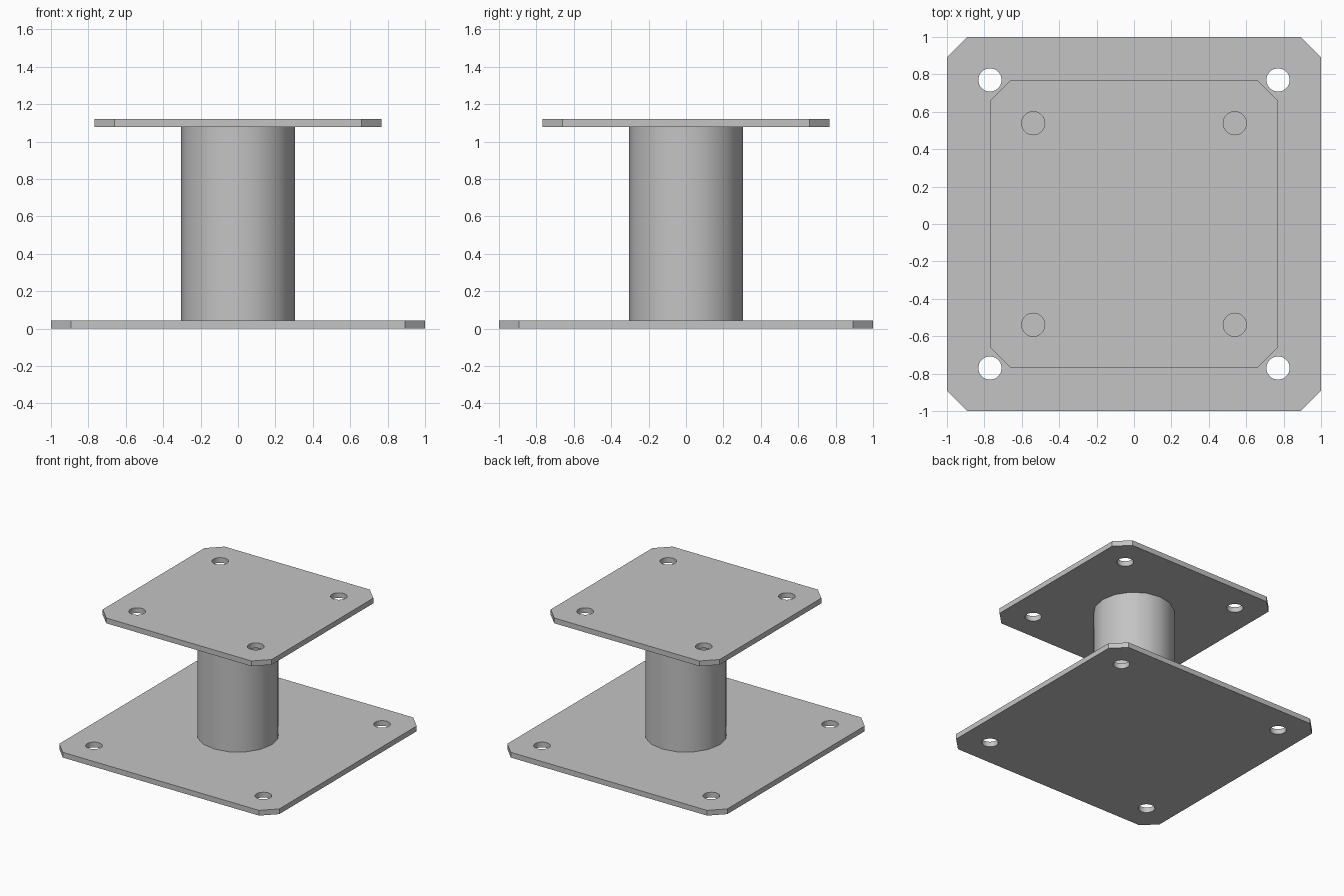
import bpy
import bmesh
from math import cos, sin, pi, radians

cube = bpy.data.objects.get("Cube")
if cube:
    bpy.data.objects.remove(cube, do_unlink=True)

PLATE = 0.043       # plate thickness
HEIGHT = 1.12       # overall height
CHAMFER = 0.108     # corner cut
HOLE_RADIUS = 0.062

steel = bpy.data.materials.new("grey steel")
steel.use_nodes = True
color = (0.55, 0.55, 0.55, 1)
steel.diffuse_color = color
steel.node_tree.nodes["Principled BSDF"].inputs["Base Color"].default_value = color


def circle(radius, sides, cx=0, cy=0):
    return [(cx + radius * cos(2 * pi * i / sides),
             cy + radius * sin(2 * pi * i / sides)) for i in range(sides)]


def extruded(name, loops, bottom, top):
    """Fill an outline with holes, then raise it into a solid."""
    bm = bmesh.new()
    edges = []
    for loop in loops:
        verts = [bm.verts.new((x, y, bottom)) for x, y in loop]
        edges += [bm.edges.new((v, verts[i - 1])) for i, v in enumerate(verts)]
    bmesh.ops.triangle_fill(bm, use_beauty=True, edges=edges)
    raised = bmesh.ops.extrude_face_region(bm, geom=bm.faces[:], use_keep_orig=True)
    moved = [g for g in raised["geom"] if isinstance(g, bmesh.types.BMVert)]
    bmesh.ops.translate(bm, vec=(0, 0, top - bottom), verts=moved)
    bmesh.ops.recalc_face_normals(bm, faces=bm.faces[:])
    mesh = bpy.data.meshes.new(name)
    bm.to_mesh(mesh)
    bm.free()
    mesh.materials.append(steel)
    mesh.shade_smooth()
    mesh.set_sharp_from_angle(angle=radians(30))
    obj = bpy.data.objects.new(name, mesh)
    bpy.context.collection.objects.link(obj)
    return obj


def flange(name, half, hole_offset, bottom):
    """Square plate with cut corners and four bolt holes."""
    c = half - CHAMFER
    outline = [(half, -c), (half, c), (c, half), (-c, half),
               (-half, c), (-half, -c), (-c, -half), (c, -half)]
    holes = [circle(HOLE_RADIUS, 32, sx * hole_offset, sy * hole_offset)
             for sx in (-1, 1) for sy in (-1, 1)]
    return extruded(name, [outline] + holes, bottom, bottom + PLATE)


# Wide base plate, narrower top plate and the round post between them
flange("base_plate", 1.0, 0.77, 0)
flange("top_plate", 0.768, 0.539, HEIGHT - PLATE)
extruded("post", [circle(0.306, 16)], PLATE, HEIGHT - PLATE)
